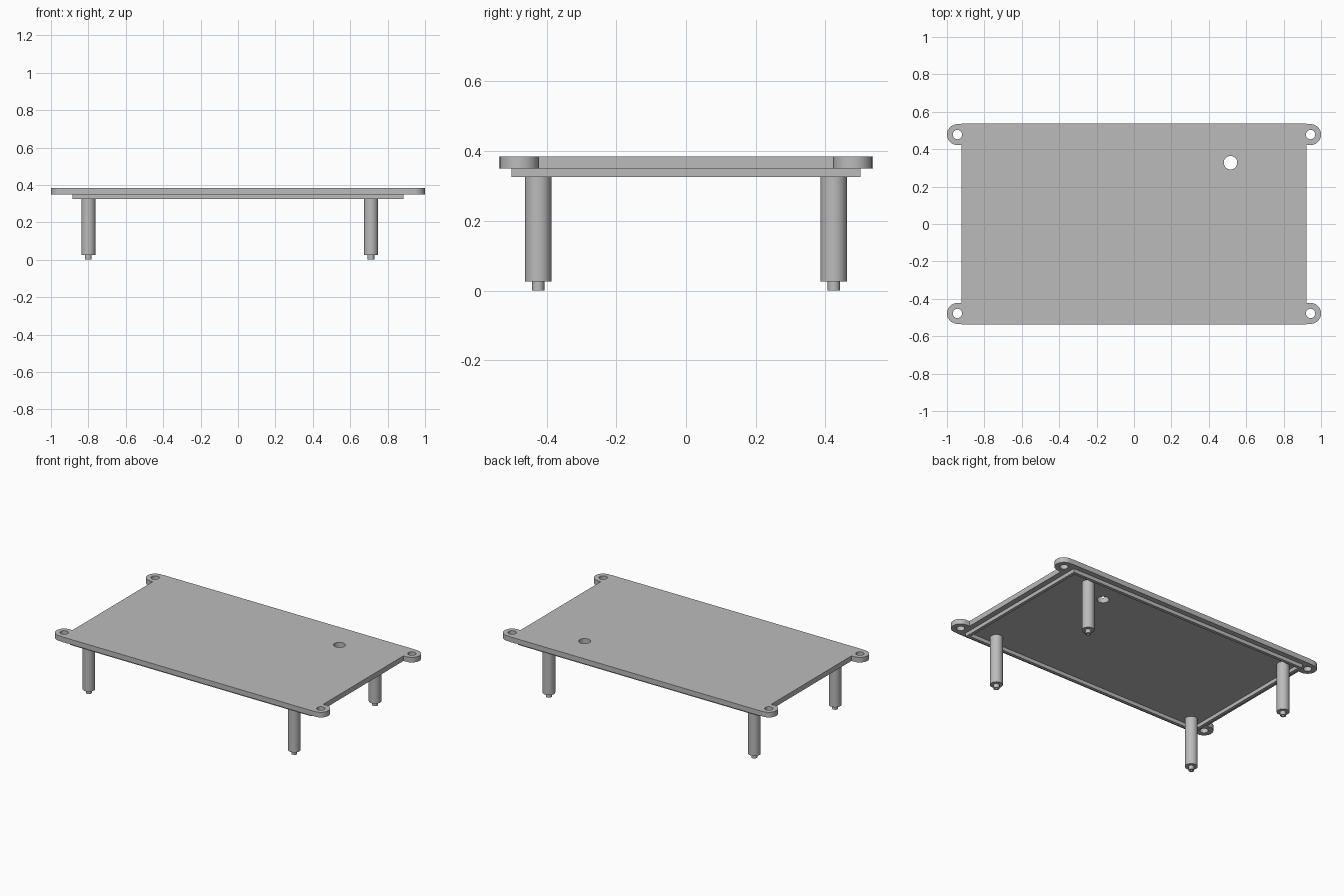
import bpy, bmesh
from math import sin, cos, pi

cube = bpy.data.objects.get("Cube")
if cube:
    bpy.data.objects.remove(cube, do_unlink=True)

grey = bpy.data.materials.new("plain_grey")
grey.use_nodes = True
colour = (0.5, 0.5, 0.5, 1)
grey.diffuse_color = colour
grey.node_tree.nodes["Principled BSDF"].inputs["Base Color"].default_value = colour


def finish(name, bm):
    bmesh.ops.recalc_face_normals(bm, faces=bm.faces)
    mesh = bpy.data.meshes.new(name)
    bm.to_mesh(mesh)
    bm.free()
    mesh.materials.append(grey)
    obj = bpy.data.objects.new(name, mesh)
    bpy.context.collection.objects.link(obj)
    bpy.ops.object.select_all(action='DESELECT')
    obj.select_set(True)
    bpy.context.view_layer.objects.active = obj
    bpy.ops.object.shade_smooth_by_angle(angle=pi / 6)
    return obj


def arc(cx, cy, r, start=0.0, sweep=2 * pi, n=32):
    return [(cx + r * cos(start + sweep * i / n), cy + r * sin(start + sweep * i / n))
            for i in range(n + (sweep < 6))]


def rectangle(x, y):
    return [(x, y), (-x, y), (-x, -y), (x, -y)]


def sheet(name, loops, z0, z1):
    """Fill an outline, leaving the inner loops open, and give it thickness."""
    bm = bmesh.new()
    for loop in loops:
        verts = [bm.verts.new((x, y, z0)) for x, y in loop]
        for a, b in zip(verts, verts[1:] + verts[:1]):
            bm.edges.new((a, b))
    bmesh.ops.triangle_fill(bm, edges=bm.edges[:], use_beauty=True, normal=(0, 0, 1))
    new = bmesh.ops.extrude_face_region(bm, geom=bm.faces[:], use_keep_orig=True)
    top = [g for g in new["geom"] if isinstance(g, bmesh.types.BMVert)]
    bmesh.ops.translate(bm, verts=top, vec=(0, 0, z1 - z0))
    return finish(name, bm)


def lathe(name, profile, x, y, n=32):
    """Turn an open (radius, height) profile around a vertical axis."""
    bm = bmesh.new()
    rings = [[bm.verts.new((px, py, z)) for px, py in arc(0, 0, r, n=n)] for r, z in profile]
    for a, b in zip(rings, rings[1:]):
        for i in range(n):
            j = (i + 1) % n
            bm.faces.new((a[i], a[j], b[j], b[i]))
    bm.faces.new(rings[0])
    bm.faces.new(rings[-1])
    obj = finish(name, bm)
    obj.location = (x, y, 0)
    return obj


# Lid plate with a rounded screw tab at each corner
HALF_X, HALF_Y = 0.922, 0.536
TAB_X, TAB_Y, TAB_R = 0.944, 0.478, 0.056
corner = [(HALF_X, TAB_Y - TAB_R)]
corner += arc(TAB_X, TAB_Y, TAB_R, -pi / 2, pi, 24)
corner += [(HALF_X, TAB_Y + TAB_R), (HALF_X, HALF_Y)]
outline = []
for sx, sy in ((1, 1), (-1, 1), (-1, -1), (1, -1)):
    pts = [(sx * x, sy * y) for x, y in corner]
    outline += pts if sx * sy > 0 else pts[::-1]

# Screw holes and the single larger opening
holes = [arc(sx * TAB_X, sy * TAB_Y, 0.025) for sx in (-1, 1) for sy in (-1, 1)]
holes.append(arc(0.516, 0.328, 0.036))
sheet("lid_plate", [outline] + holes, 0.35, 0.384)

# Locating lip under the lid
sheet("lower_lip", [rectangle(0.886, 0.501), rectangle(0.866, 0.481)], 0.326, 0.351)

# Standoff posts with stepped tips and blind bores
post = [(0.009, 0.1), (0.009, 0), (0.0175, 0), (0.0175, 0.026), (0.038, 0.026), (0.038, 0.351)]
for side, x in (("right", -0.8), ("left", 0.711)):
    for end, y in (("front", -0.424), ("back", 0.424)):
        lathe(f"{end}_{side}_post", post, x, y)
